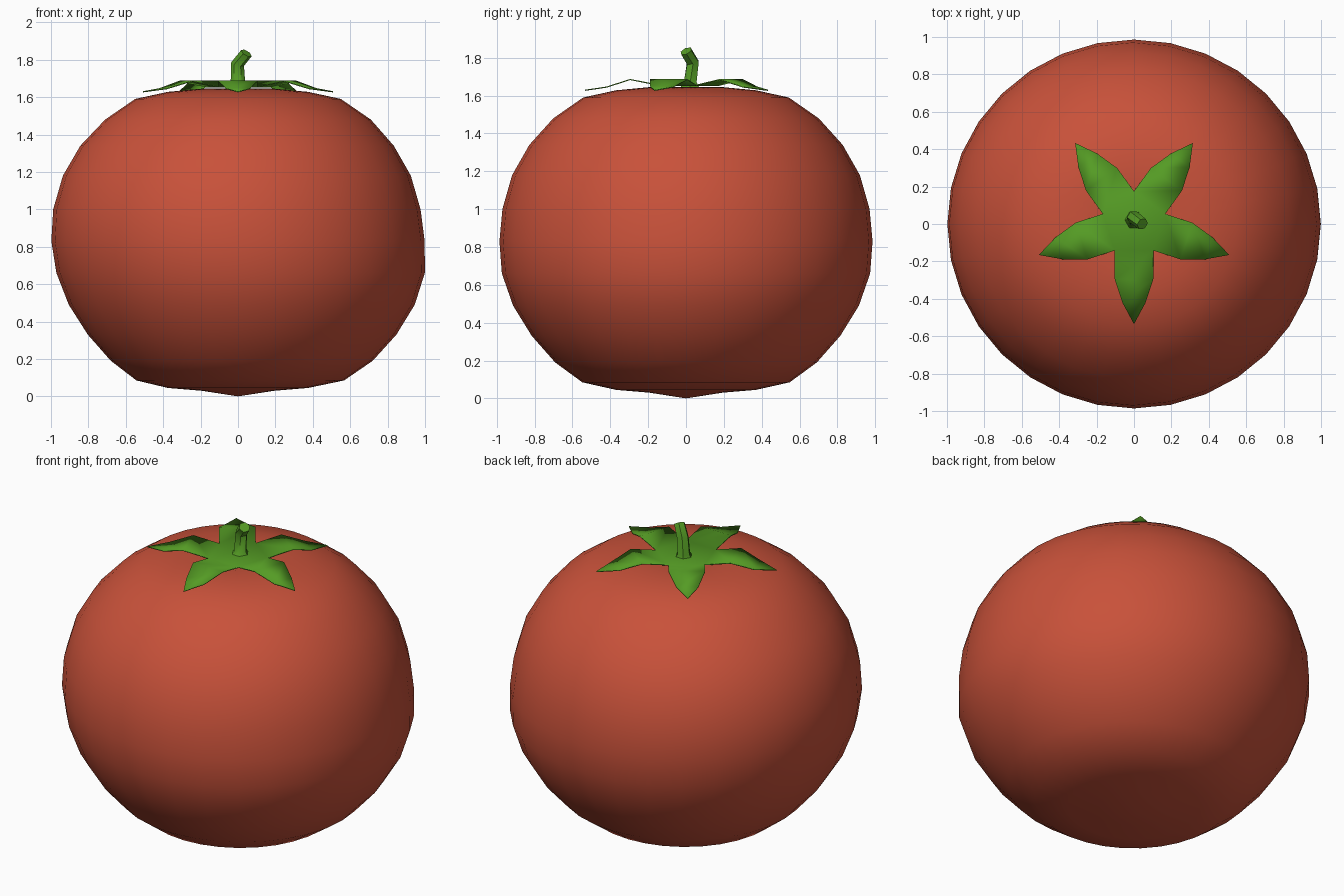
import bpy, bmesh, math
from mathutils import Vector, Matrix

cube = bpy.data.objects.get("Cube")
if cube:
    bpy.data.objects.remove(cube, do_unlink=True)


def material(name, rgb):
    m = bpy.data.materials.new(name)
    m.use_nodes = True
    m.diffuse_color = (*rgb, 1)
    m.node_tree.nodes["Principled BSDF"].inputs["Base Color"].default_value = (*rgb, 1)
    return m


def add_object(name, bm, mat, smooth_angle):
    bmesh.ops.recalc_face_normals(bm, faces=bm.faces)
    mesh = bpy.data.meshes.new(name)
    bm.to_mesh(mesh)
    bm.free()
    mesh.materials.append(mat)
    ob = bpy.data.objects.new(name, mesh)
    bpy.context.collection.objects.link(ob)
    bpy.ops.object.select_all(action="DESELECT")
    ob.select_set(True)
    bpy.context.view_layer.objects.active = ob
    bpy.ops.object.shade_smooth_by_angle(angle=math.radians(smooth_angle))
    return ob


red = material("tomato red", (0.58, 0.083, 0.042))
green = material("leaf green", (0.09, 0.33, 0.018))

# Fruit: lathed rings (radius, height, sideways lean), closed by two poles
PROFILE = [(0.195, 0.03, 0), (0.375, 0.045, 0), (0.555, 0.085, 0.012),
           (0.7, 0.19, 0.02), (0.825, 0.33, 0.022), (0.925, 0.49, 0.02),
           (0.985, 0.66, 0.014), (0.998, 0.83, 0), (0.982, 1.0, -0.006),
           (0.93, 1.18, -0.006), (0.838, 1.34, -0.005), (0.71, 1.48, 0),
           (0.55, 1.59, 0), (0.375, 1.628, 0), (0.195, 1.645, 0)]
SEGMENTS = 32
bm = bmesh.new()
rings = []
for r, z, lean in PROFILE:
    rings.append([bm.verts.new((r * math.cos(a) + lean, 0.988 * r * math.sin(a), z))
                  for a in (i * math.tau / SEGMENTS for i in range(SEGMENTS))])
bottom = bm.verts.new((0, 0, 0))
top = bm.verts.new((0, 0, 1.6))
for i in range(SEGMENTS):
    j = (i + 1) % SEGMENTS
    bm.faces.new((bottom, rings[0][j], rings[0][i]))
    bm.faces.new((top, rings[-1][i], rings[-1][j]))
    for lo, hi in zip(rings, rings[1:]):
        bm.faces.new((lo[i], lo[j], hi[j], hi[i]))
add_object("fruit", bm, red, 60)

# Calyx: five drooping leaves around a shared centre
LEAF = [(0.103, 0.142, 1.655), (0.103, 0.295, 1.685), (0.062, 0.42, 1.645)]
bm = bmesh.new()
for k in range(5):
    turn = Matrix.Rotation(k * math.tau / 5, 3, "Z")
    point = lambda x, y, z: bm.verts.new(turn @ Vector((x, -y, z)))
    hub = point(0, 0, 1.652)
    left = [point(x, y, z) for x, y, z in LEAF]
    right = [point(-x, y, z) for x, y, z in LEAF]
    tip = point(0, 0.535, 1.628)
    bm.faces.new((hub, right[0], left[0]))
    for a in range(2):
        bm.faces.new((left[a], right[a], right[a + 1], left[a + 1]))
    bm.faces.new((left[2], right[2], tip))
bmesh.ops.remove_doubles(bm, verts=bm.verts, dist=0.006)
calyx = add_object("calyx", bm, green, 40)
solid = calyx.modifiers.new("thickness", "SOLIDIFY")
solid.thickness = 0.006
solid.offset = 0

# Stem: flared hexagonal tube with a bent tip
PATH = [((0, 0.02, 1.64), 0.06), ((0, 0.022, 1.67), 0.039),
        ((-0.003, 0.036, 1.775), 0.036), ((0.045, 0.0, 1.835), 0.033)]
AXES = [(0, 0, 1), (0, 0, 1), (0.25, -0.2, 1), (0.5, -0.4, 0.8)]
bm = bmesh.new()
loops = []
for (centre, r), axis in zip(PATH, AXES):
    tilt = Vector((0, 0, 1)).rotation_difference(Vector(axis))
    loops.append([bm.verts.new(Vector(centre) + tilt @ Vector((r * math.cos(a), r * math.sin(a), 0)))
                  for a in (i * math.tau / 6 for i in range(6))])
for lo, hi in zip(loops, loops[1:]):
    for i in range(6):
        j = (i + 1) % 6
        bm.faces.new((lo[i], lo[j], hi[j], hi[i]))
bm.faces.new(loops[-1])
bm.faces.new(loops[0][::-1])
add_object("stem", bm, green, 50)
